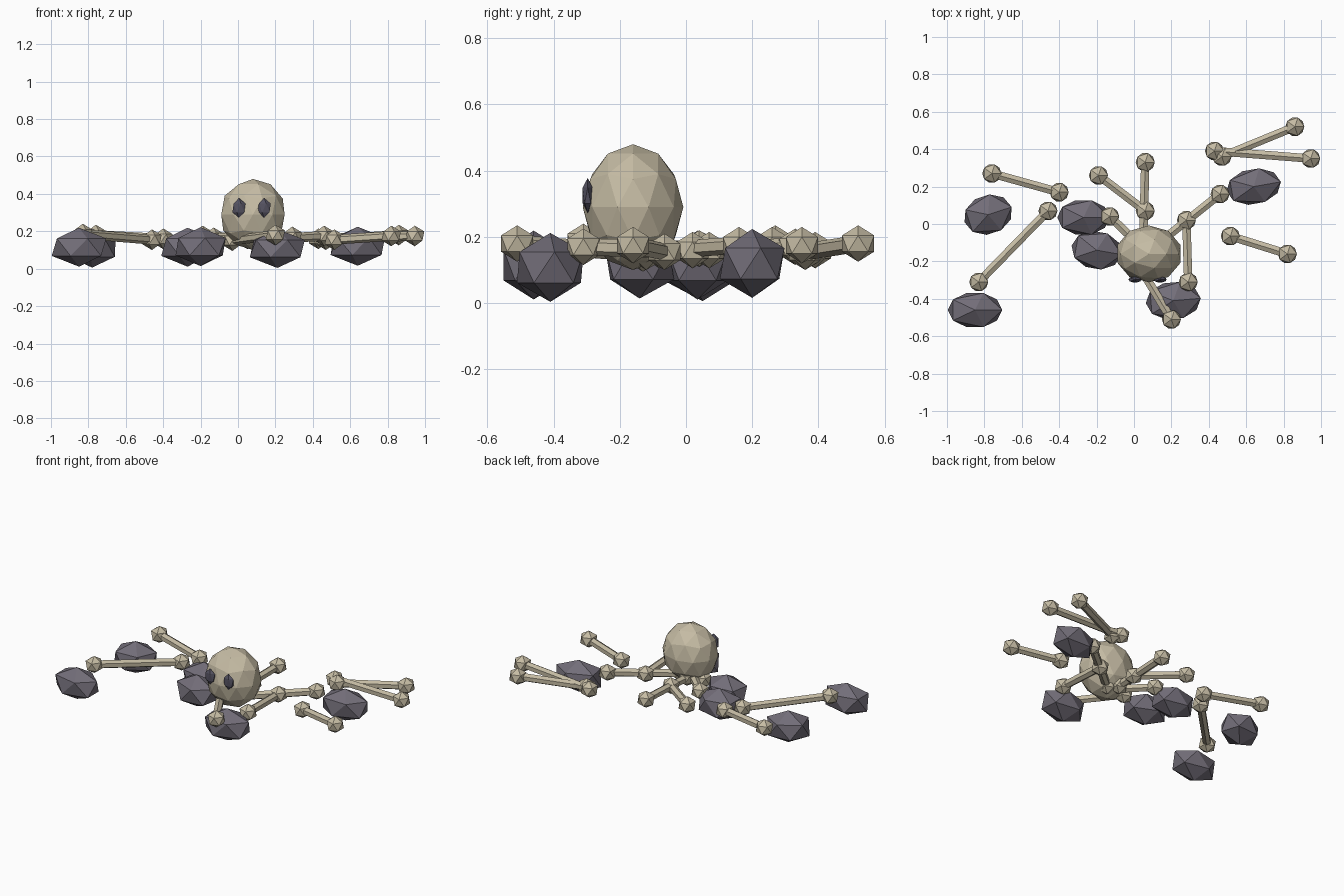
import bpy
from math import radians
from mathutils import Vector


def material(name, color):
    m = bpy.data.materials.new(name)
    m.diffuse_color = color
    return m


bone_mat = material("bone", (0.56, 0.50, 0.37, 1))
rock_mat = material("rock", (0.17, 0.155, 0.19, 1))
eye_mat = material("socket", (0.09, 0.085, 0.12, 1))


def ico(name, loc, scale, mat, turn=0, level=1):
    bpy.ops.mesh.primitive_ico_sphere_add(subdivisions=level, radius=1, location=loc,
                                          rotation=(0, 0, radians(turn)))
    o = bpy.context.object
    o.name = name
    o.scale = scale
    o.data.materials.append(mat)
    return o


def bone(name, a, b):
    # six-sided shaft with a faceted knob at each end
    a, b = Vector(a), Vector(b)
    d = b - a
    bpy.ops.mesh.primitive_cylinder_add(vertices=6, radius=0.026, depth=d.length,
                                        location=(a + b) / 2)
    o = bpy.context.object
    o.name = name + "_shaft"
    o.rotation_euler = d.to_track_quat('Z', 'Y').to_euler()
    o.data.materials.append(bone_mat)
    for tag, p in (("knob_a", a), ("knob_b", b)):
        ico(f"{name}_{tag}", p, (0.057, 0.057, 0.055), bone_mat)


# Skull with two dark eye sockets
ico("skull", (0.08, -0.16, 0.29), (0.178, 0.152, 0.19), bone_mat, level=2)
for side, x in (("left", 0.005), ("right", 0.14)):
    ico(side + "_eye_socket", (x, -0.297, 0.325), (0.039, 0.018, 0.053), eye_mat)

# Scattered rocks: x, y, z, half sizes, turn
rocks = [
    (-0.78, 0.05, 0.11, 0.148, 0.118, 18),
    (-0.85, -0.46, 0.115, 0.163, 0.107, 0),
    (-0.27, 0.035, 0.115, 0.157, 0.107, 0),
    (-0.20, -0.14, 0.118, 0.152, 0.115, -10),
    (0.21, -0.41, 0.108, 0.165, 0.114, 5),
    (0.64, 0.20, 0.12, 0.165, 0.107, 10),
]
for i, (x, y, z, sx, sy, turn) in enumerate(rocks):
    ico(f"rock_{i + 1}", (x, y, z), (sx, sy, 0.104), rock_mat, turn)

# Scattered long bones
bones = [
    ((-0.76, 0.27, 0.18), (-0.40, 0.17, 0.16)),
    ((-0.83, -0.31, 0.185), (-0.46, 0.07, 0.155)),
    ((-0.19, 0.26, 0.175), (0.06, 0.07, 0.16)),
    ((0.06, 0.33, 0.17), (0.05, -0.08, 0.16)),
    ((0.46, 0.16, 0.175), (0.11, -0.12, 0.155)),
    ((0.28, 0.02, 0.16), (0.29, -0.31, 0.17)),
    ((-0.13, 0.04, 0.165), (0.09, -0.17, 0.16)),
    ((0.20, -0.51, 0.18), (-0.03, -0.13, 0.15)),
    ((0.43, 0.39, 0.16), (0.945, 0.35, 0.175)),
    ((0.47, 0.36, 0.155), (0.86, 0.52, 0.18)),
    ((0.515, -0.065, 0.155), (0.82, -0.16, 0.175)),
]
for i, (a, b) in enumerate(bones):
    bone(f"bone_{i + 1}", a, b)
